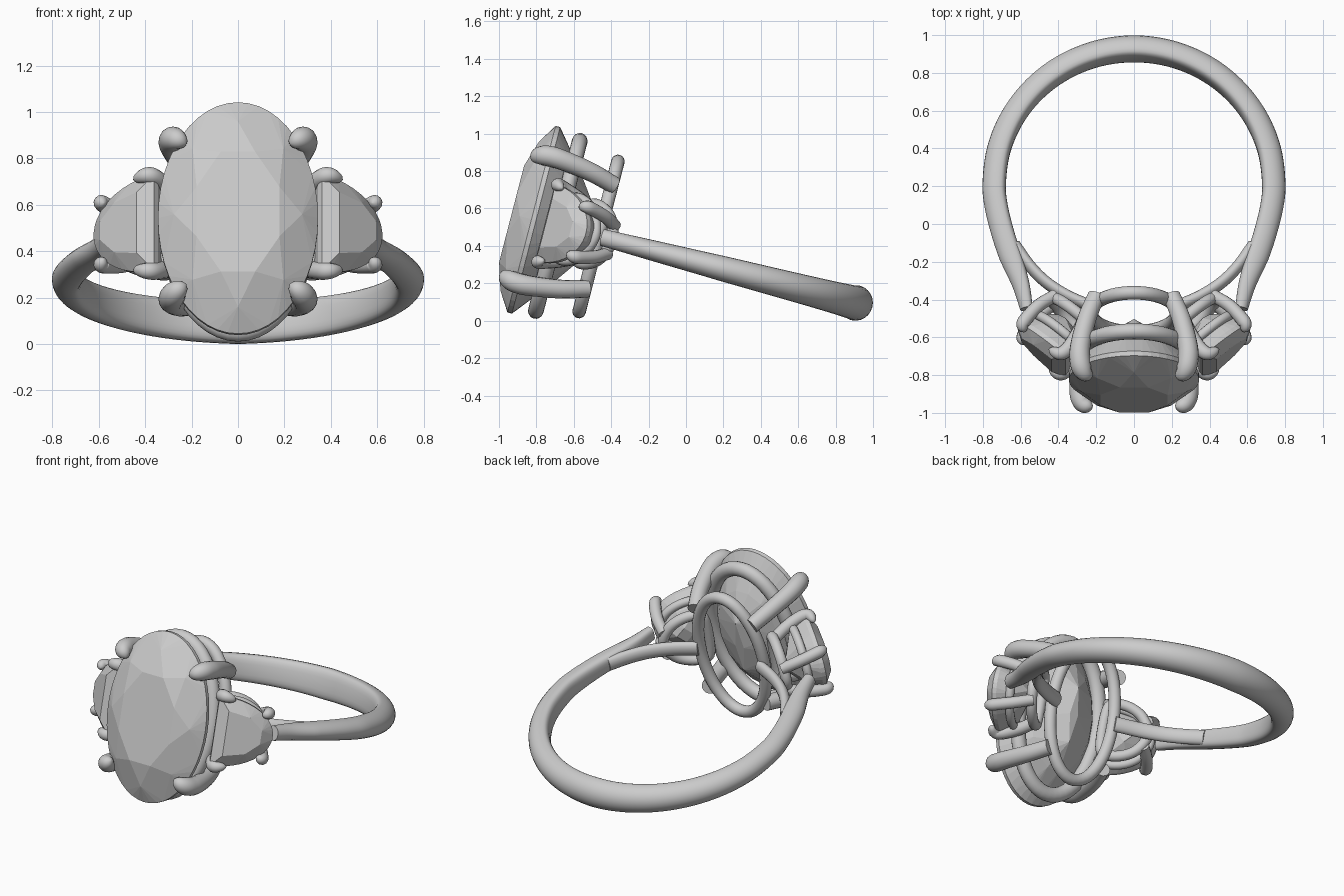
import bpy, bmesh
from math import sin, cos, pi, radians, sqrt, copysign
from mathutils import Vector, Matrix

if "Cube" in bpy.data.objects:
    bpy.data.objects.remove(bpy.data.objects["Cube"])

# Everything is built in the ring's own frame (finger axis = z, stone faces -y), then tipped back
FRAME = Matrix.Translation((0, 0.21, 0.275)) @ Matrix.Rotation(radians(-14.5), 4, 'X')
SIDE_ANGLE = radians(41)


def finish(name, bm, smooth=True, mirror=None):
    bmesh.ops.recalc_face_normals(bm, faces=bm.faces[:])
    me = bpy.data.meshes.new(name)
    bm.to_mesh(me)
    bm.free()
    ob = bpy.data.objects.new(name, me)
    bpy.context.collection.objects.link(ob)
    ob.matrix_world = FRAME
    if mirror:
        mod = ob.modifiers.new("mirror", 'MIRROR')
        mod.use_axis = mirror
        mod.use_mirror_merge = False
    if smooth:
        bpy.ops.object.select_all(action='DESELECT')
        bpy.context.view_layer.objects.active = ob
        ob.select_set(True)
        bpy.ops.object.shade_smooth_by_angle(angle=radians(45))
    return ob


def spline(pts, closed=False, n=6):
    p = [Vector(q) for q in pts]
    p = [p[-1]] + p + p[:2] if closed else [2 * p[0] - p[1]] + p + [2 * p[-1] - p[-2]]
    out = []
    for a, b, c, d in zip(p, p[1:], p[2:], p[3:]):
        for i in range(n):
            t = i / n
            out.append(0.5 * (2 * b + (c - a) * t + (2 * a - 5 * b + 4 * c - d) * t * t
                              + (3 * b - a - 3 * c + d) * t ** 3))
    return out if closed else out + [p[-2]]


def sweep(name, path, size, up, closed=False, sides=16, mirror=None, flat=1.0):
    """size(t) gives (outer, inner, height) half-sizes; flat < 1 squares off the inner side."""
    bm = bmesh.new()
    up = Vector(up)
    n = len(path)
    rings = []
    for i, p in enumerate(path):
        q0 = path[i - 1] if (closed or i) else p
        q1 = path[(i + 1) % n] if (closed or i < n - 1) else p
        tan = (q1 - q0).normalized()
        side = up.cross(tan).normalized()
        up = tan.cross(side)
        o, inn, h = size(i / (n - 1))
        ring = []
        for k in range(sides):
            c, s = cos(2 * pi * k / sides), sin(2 * pi * k / sides)
            if c < 0:
                c, s = -abs(c) ** flat, copysign(abs(s) ** flat, s)
            ring.append(bm.verts.new(p + side * c * (o if c > 0 else inn) + up * s * h))
        rings.append(ring)
    for i in range(n if closed else n - 1):
        a, b = rings[i], rings[(i + 1) % n]
        for k in range(sides):
            j = (k + 1) % sides
            bm.faces.new((a[k], a[j], b[j], b[k]))
    if not closed:
        bm.faces.new(rings[0])
        bm.faces.new(rings[-1])
    return finish(name, bm, True, mirror)


def claw(r, base=0.85):
    # Prong that swells along its length and ends in a tapered tip
    def size(t):
        k = r * (base + (1 - base) * min(1, t / 0.5))
        if t > 0.6:
            k *= max(0.08, sqrt(max(0, 1 - ((t - 0.6) / 0.4) ** 2)))
        return k, k, k
    return size


def gem(name, layers, place, mirror=None):
    """layers: (outline, count, phase, scale, height); hull makes the facets."""
    bm = bmesh.new()
    for outline, count, phase, scale, h in layers:
        for i in range(count):
            a, b = outline((i + phase) / count)
            bm.verts.new(place(a * scale, h, b * scale))
    res = bmesh.ops.convex_hull(bm, input=bm.verts[:])
    junk = {v for v in res["geom_interior"] + res["geom_unused"] if isinstance(v, bmesh.types.BMVert)}
    bmesh.ops.delete(bm, geom=list(junk), context='VERTS')
    bmesh.ops.dissolve_limit(bm, angle_limit=radians(1), verts=bm.verts[:], edges=bm.edges[:])
    return finish(name, bm, False, mirror)


def side_place(e, n, w):
    # Side-stone frame: e along the stone, n outward, w along the finger axis
    c, s = cos(SIDE_ANGLE), sin(SIDE_ANGLE)
    return Vector((0.48 + e * c + n * s, -0.88 + e * s - n * c, w))


# Shank: open hoop, wide at the back and slimmer toward the stones
half = [(0.72 * sin(radians(a)), 0.72 * cos(radians(a)), 0) for a in range(0, 91, 15)]
half += [(0.708, -0.13, 0), (0.672, -0.28, 0), (0.627, -0.42, 0), (0.588, -0.55, 0), (0.565, -0.68, 0)]
hoop = [(-x, y, z) for x, y, z in half[:0:-1]] + half


def shank_size(t):
    f = abs(2 * t - 1)
    slim = max(0, (f - 0.8) / 0.2)
    return 0.092 - 0.018 * f - 0.036 * slim, 0.042 - 0.012 * slim, 0.095 - 0.05 * f


sweep("shank", spline(hoop), shank_size, (0, 0, 1), sides=24, flat=0.7)

# Inner split branches that carry the finger curve to the centre basket
branch = [(0.63, -0.33, 0), (0.555, -0.44, 0), (0.47, -0.53, 0), (0.36, -0.605, 0), (0.22, -0.67, 0)]
sweep("shank_branches", spline(branch), lambda t: (0.032, 0.03, 0.046), (0, 0, 1),
      mirror=(True, False, False))


# Centre basket: two oval gallery rings
def oval(x, y, z, n=48):
    return [Vector((x * cos(2 * pi * i / n), y, z * sin(2 * pi * i / n))) for i in range(n)]


sweep("base_gallery_ring", oval(0.23, -0.70, 0.415), lambda t: (0.036, 0.036, 0.036), (0, 1, 0), True)
sweep("upper_gallery_ring", oval(0.29, -0.925, 0.467), lambda t: (0.045, 0.045, 0.042), (0, 1, 0), True)

# Centre prongs
prong = [(0.20, -0.685, 0.285), (0.25, -0.82, 0.322), (0.284, -0.97, 0.345),
         (0.285, -1.06, 0.35), (0.265, -1.115, 0.338), (0.225, -1.14, 0.312)]
sweep("centre_prongs", spline(prong), claw(0.055), (1, 0, 0), mirror=(True, False, True))


# Centre oval stone
def ellipse(t):
    return 0.345 * cos(2 * pi * t), 0.515 * sin(2 * pi * t)


def keel(t):
    return 0.03 * cos(2 * pi * t), 0.17 * sin(2 * pi * t)


gem("centre_stone", [(ellipse, 8, 0.5, 0.56, -1.18), (ellipse, 8, 0, 0.80, -1.135),
                     (ellipse, 48, 0, 1, -1.07), (ellipse, 48, 0, 1, -1.045),
                     (ellipse, 16, 0.5, 0.64, -0.89), (keel, 4, 0, 1, -0.78)],
    lambda a, h, b: Vector((a, h, b)))


# Side half-moon stones: curved outside, straight edge beside the centre stone
def moon(t):
    a = pi * (t - 0.5)
    return -0.165 + 0.345 * cos(a), 0.212 * sin(a)


def moon_full(t):
    # Curve sampled end to end so both corners are included
    return moon(min(1, t * 24 / 23))


def moon_coarse(t):
    return moon(min(1, t * 6 / 5))


def moon_keel(t):
    return 0.05 * cos(2 * pi * t), 0.05 * sin(2 * pi * t)


gem("side_stones", [(moon_coarse, 6, 0, 0.64, 0.055), (moon_full, 24, 0, 1, 0.01),
                    (moon_full, 24, 0, 1, -0.015), (moon_coarse, 6, 0, 0.72, -0.11),
                    (moon_keel, 4, 0, 1, -0.18)],
    side_place, (True, False, False))

# Side baskets: two half-moon gallery rings under each side stone
side_up = side_place(0, 1, 0) - side_place(0, 0, 0)
for name, depth, k, r in (("side_upper_rings", -0.09, 0.86, 0.026), ("side_base_rings", -0.22, 0.80, 0.032)):
    d = [(-0.16, -0.12), (-0.12, -0.195), (0.0, -0.19), (0.11, -0.125), (0.17, 0),
         (0.11, 0.125), (0.0, 0.19), (-0.12, 0.195), (-0.16, 0.12)]
    path = spline([side_place(e * k, depth, w * k) for e, w in d], True)
    sweep(name, path, lambda t: (r, r, r), side_up, True, 12, (True, False, False))

# Side prongs: an inner pair and an outer pair on each side stone
inner = [(-0.09, -0.23, 0.13), (-0.125, -0.13, 0.175), (-0.145, -0.03, 0.205),
         (-0.13, 0.02, 0.212), (-0.07, 0.035, 0.2)]
outer = [(0.12, -0.23, 0.075), (0.142, -0.13, 0.11), (0.142, -0.03, 0.132),
         (0.132, 0.015, 0.137), (0.10, 0.035, 0.125)]
for name, pts, r in (("side_inner_prongs", inner, 0.038), ("side_outer_prongs", outer, 0.036)):
    sweep(name, spline([side_place(*p) for p in pts]), claw(r, 0.95), (0, 0, 1), sides=12,
          mirror=(True, False, True))
